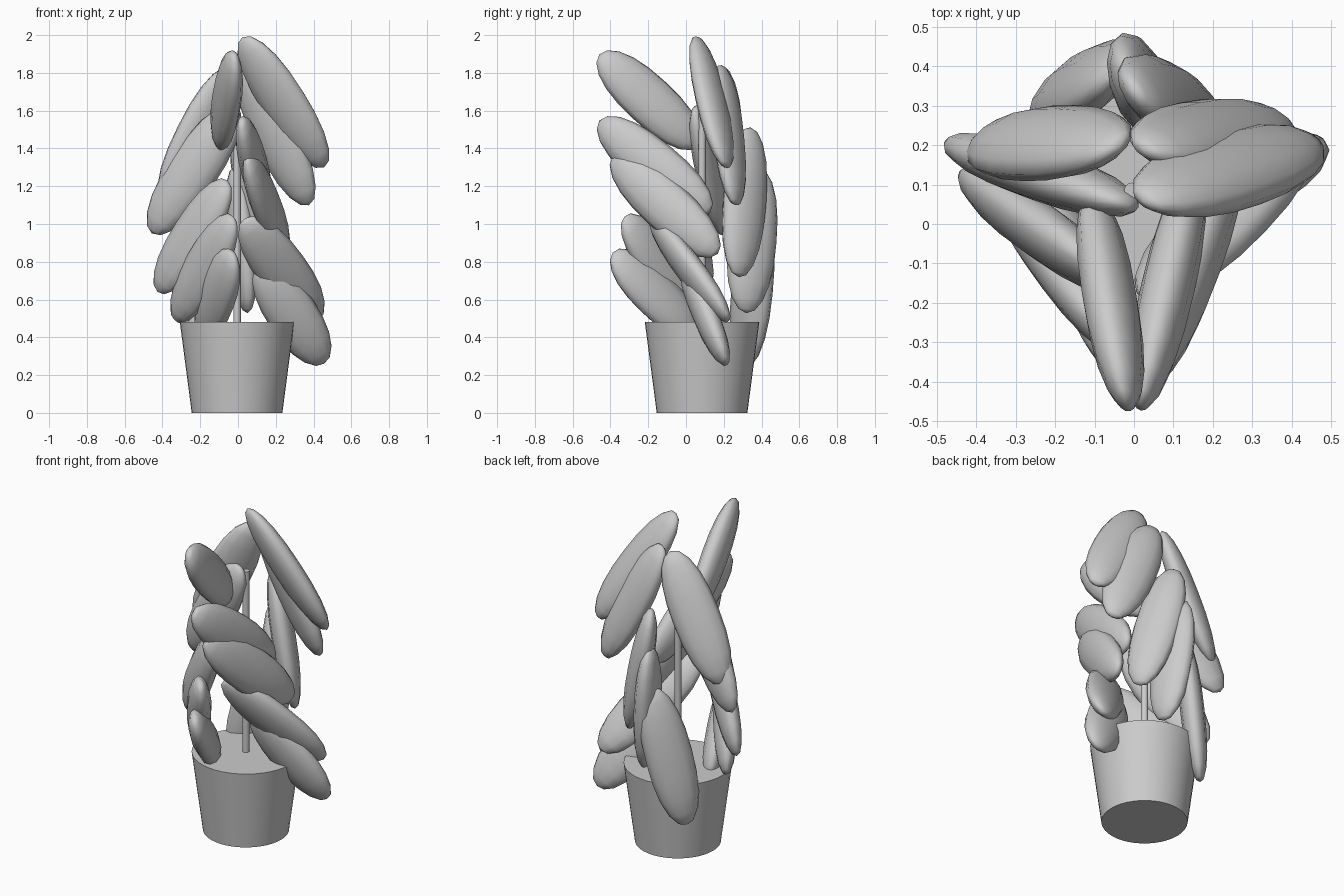
import bpy
from mathutils import Vector, Matrix

if "Cube" in bpy.data.objects:
    bpy.data.objects.remove(bpy.data.objects["Cube"])

CX, CY = -0.005, 0.085


def smooth(obj, angle=0.7):
    bpy.ops.object.select_all(action='DESELECT')
    obj.select_set(True)
    bpy.context.view_layer.objects.active = obj
    bpy.ops.object.shade_smooth_by_angle(angle=angle)


# Tapered pot with flat soil top
bpy.ops.mesh.primitive_cone_add(vertices=40, radius1=0.24, radius2=0.303, depth=0.48,
                                location=(CX, CY, 0.24))
pot = bpy.context.object
pot.name = "pot"
smooth(pot)

# Central stem
bpy.ops.mesh.primitive_cylinder_add(vertices=12, radius=0.02, depth=1.13,
                                    location=(CX, CY, 1.025))
stem = bpy.context.object
stem.name = "stem"
smooth(stem)


def leaf(name, start, end, facing, width=0.134, thick=0.068):
    """Flattened blunt-ended blob between two points, its flat side turned to 'facing'."""
    a, b = Vector(start), Vector(end)
    axis = (b - a).normalized()
    n = Vector(facing)
    n = (n - axis * n.dot(axis)).normalized()
    side = n.cross(axis)
    bpy.ops.mesh.primitive_uv_sphere_add(segments=12, ring_count=10, radius=1)
    obj = bpy.context.object
    obj.name = name
    # Fuller ends than a plain ellipsoid
    for v in obj.data.vertices:
        t = abs(v.co.z)
        if t < 0.999:
            k = (1 - t ** 2.4) ** 0.5 / (1 - t * t) ** 0.5
            v.co.x *= k
            v.co.y *= k
    rot = Matrix((side, n, axis)).transposed().to_4x4()
    size = Matrix.Diagonal((width, thick, (b - a).length / 2 + 0.012, 1))
    obj.data.transform(Matrix.Translation((a + b) / 2) @ rot @ size)
    smooth(obj, 1.2)


# Leaves grouped by the side of the plant: start, end, flat-side direction
groups = {
    "right_leaf": [
        ((0.03, 0.06, 1.98), (0.45, 0.21, 1.31), (0.35, 0.9, 0.42)),
        ((0.03, 0.19, 1.83), (0.37, 0.26, 1.11), (0.35, 0.9, 0.35)),
    ],
    "left_leaf": [
        ((-0.04, 0.20, 1.82), (-0.39, 0.21, 1.12), (-0.5, 0.85, 0.4)),
        ((-0.02, 0.05, 1.61), (-0.45, 0.20, 0.96), (-0.25, -0.95, -0.05)),
    ],
    "front_leaf": [
        ((-0.02, -0.45, 1.89), (-0.10, 0.06, 1.42), (0.95, 0.25, 0.1)),
        ((0.02, -0.45, 1.54), (0.15, 0.12, 1.07), (0.95, -0.2, 0.05)),
        ((0.05, -0.38, 1.35), (0.25, 0.16, 0.85), (0.9, -0.3, 0.1)),
    ],
    "low_right_leaf": [
        ((0.04, -0.18, 1.02), (0.42, 0.22, 0.50), (0.2, -0.8, -0.4)),
        ((0.12, -0.01, 0.78), (0.45, 0.21, 0.27), (0.2, -0.8, -0.4)),
    ],
    "low_left_leaf": [
        ((-0.06, -0.14, 1.22), (-0.42, 0.11, 0.65), (-0.6, -0.7, 0.1)),
        ((-0.03, -0.32, 1.03), (-0.33, 0.08, 0.50), (-0.6, -0.7, 0.1)),
        ((-0.03, -0.38, 0.84), (-0.19, 0.05, 0.42), (-0.6, -0.7, 0.1)),
    ],
    "back_leaf": [
        ((0.00, 0.34, 1.50), (0.19, 0.28, 0.73), (0.82, 0.55, 0)),
        ((-0.02, 0.38, 1.29), (0.05, 0.32, 0.54), (0.95, 0.25, 0)),
        ((-0.04, 0.39, 1.05), (-0.22, 0.31, 0.25), (-0.75, 0.65, 0)),
    ],
}
for group, leaves in groups.items():
    for i, (start, end, facing) in enumerate(leaves, 1):
        leaf(f"{group}_{i}", start, end, facing)
